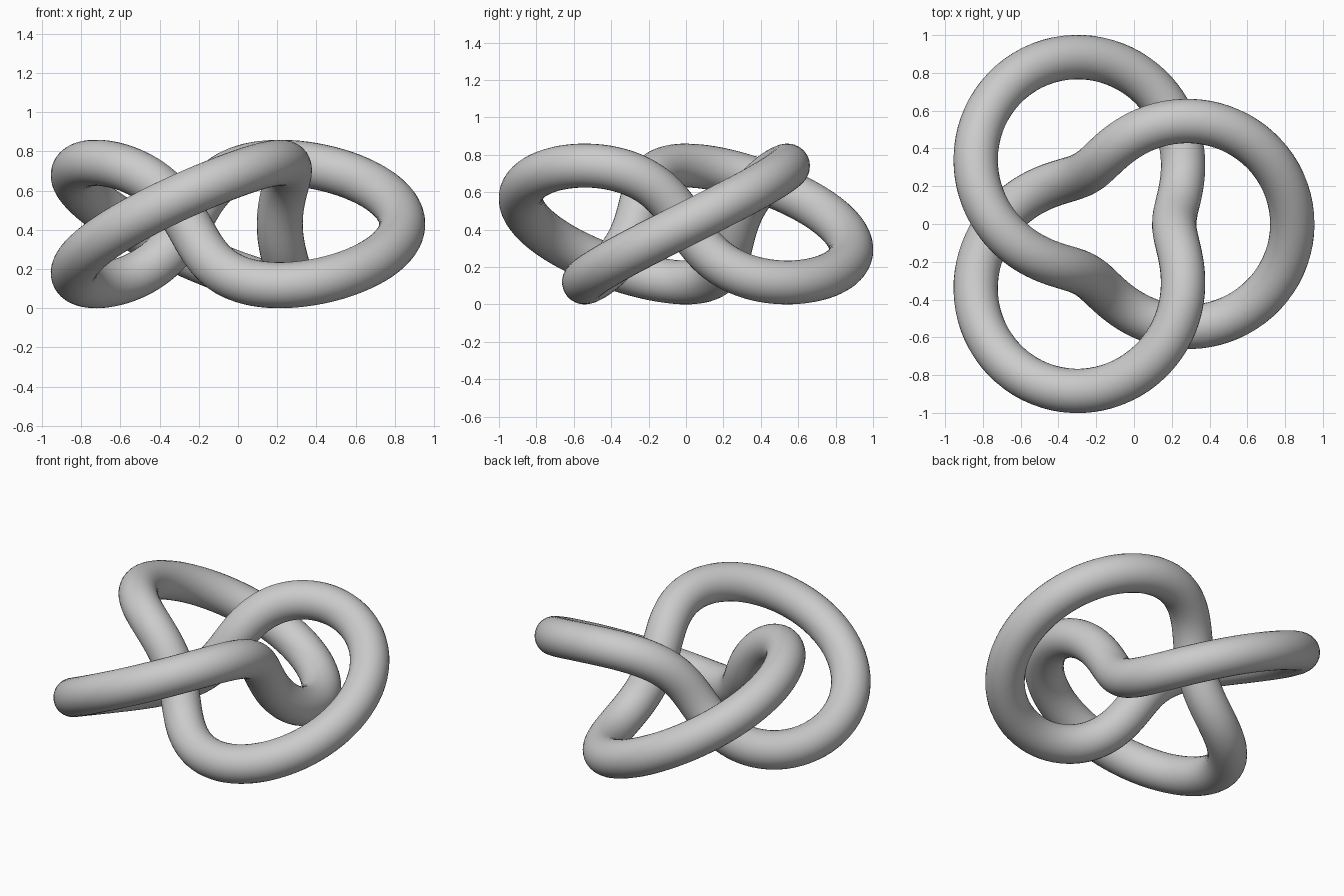
import bpy
from math import sin, cos, tau

if "Cube" in bpy.data.objects:
    bpy.data.objects.remove(bpy.data.objects["Cube"])

MAJOR, MINOR, TUBE, N = 0.625, 0.3125, 0.1175, 256

# Centreline: a (2,3) torus knot
pts = []
for i in range(N):
    t = tau * i / N
    r = MAJOR + MINOR * cos(3 * t)
    pts.append((r * cos(2 * t), r * sin(2 * t), MINOR * sin(3 * t)))

# Centre the knot in x and stand it on the ground
cx = (min(p[0] for p in pts) + max(p[0] for p in pts)) / 2
cz = MINOR + TUBE

# Round tube swept along the closed path
curve = bpy.data.curves.new("trefoil_knot", 'CURVE')
curve.dimensions = '3D'
curve.bevel_depth = TUBE
curve.bevel_resolution = 14
spline = curve.splines.new('POLY')
spline.points.add(N - 1)
for sp, (x, y, z) in zip(spline.points, pts):
    sp.co = (x - cx, y, z + cz, 1)
spline.use_cyclic_u = True
spline.use_smooth = True

knot = bpy.data.objects.new("trefoil_knot", curve)
bpy.context.collection.objects.link(knot)
bpy.context.view_layer.objects.active = knot
knot.select_set(True)
bpy.ops.object.convert(target='MESH')
bpy.ops.object.shade_smooth()
